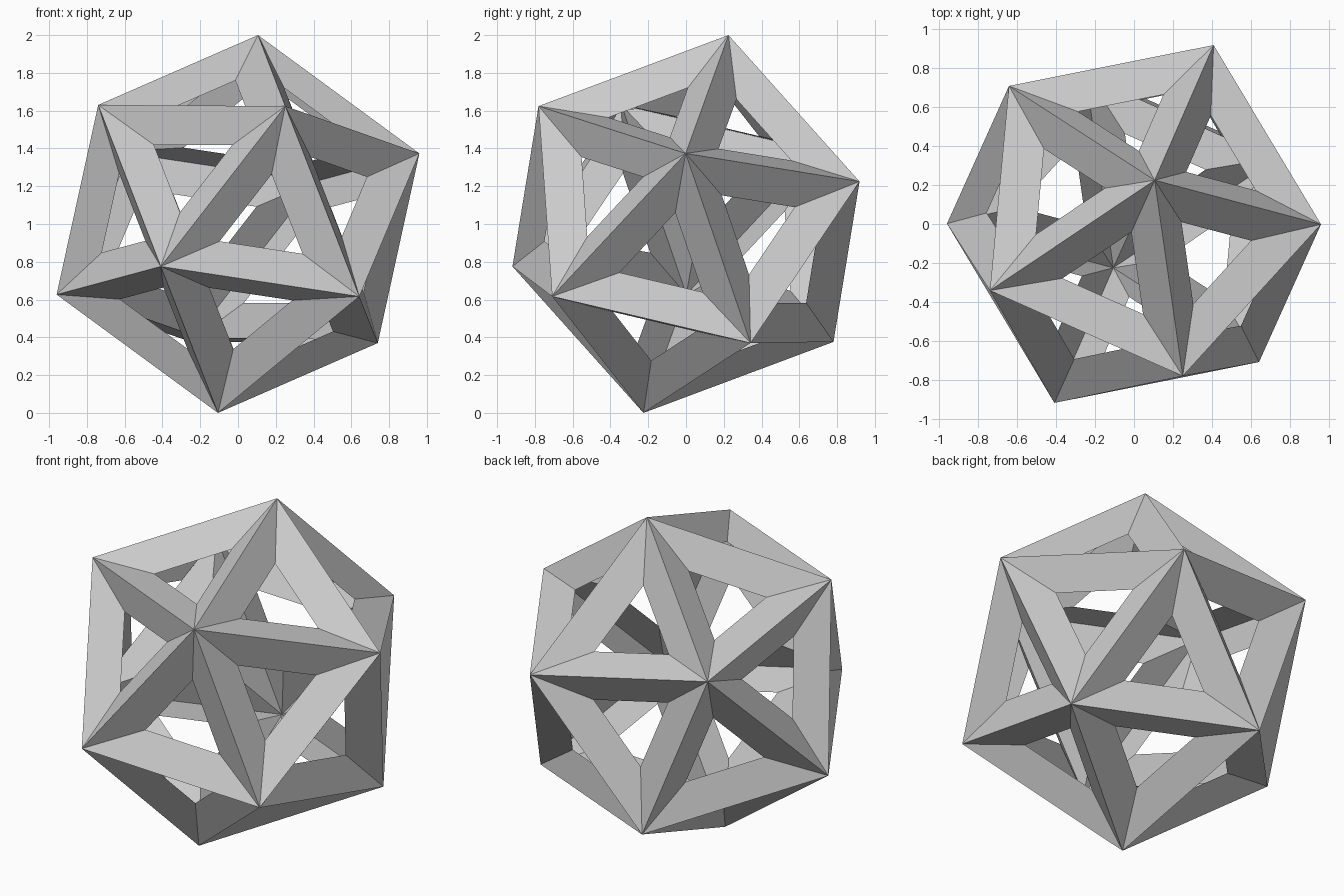
import bpy, bmesh
from math import cos, sin, pi, sqrt
from mathutils import Vector

if "Cube" in bpy.data.objects:
    bpy.data.objects.remove(bpy.data.objects["Cube"])

# Orientation: one corner near the top, one ring corner facing +x
A = Vector((0.106, 0.225, 1.0))
R = A.length
w = A.normalized()
C = Vector((0.957, 0.0, 0.38))
u = (C - w * C.dot(w)).normalized()
v = w.cross(u)

# Twelve icosahedron corners: pole plus ring of five, and their opposites
pts = [A]
for i in range(5):
    t = 2 * pi * i / 5
    pts.append(w * (R / sqrt(5)) + (u * cos(t) + v * sin(t)) * (2 * R / sqrt(5)))
pts += [-p for p in pts]

bm = bmesh.new()
for p in pts:
    bm.verts.new(p + Vector((0, 0, 1)))
bmesh.ops.convex_hull(bm, input=bm.verts[:])
bmesh.ops.recalc_face_normals(bm, faces=bm.faces[:])

# Sink a smaller triangle into each face, then open it to leave ridged struts
edge = R * 1.05146
inradius = edge / (2 * sqrt(3))
panels = bm.faces[:]
bmesh.ops.inset_individual(bm, faces=panels, thickness=0.582 * inradius,
                           depth=-0.127 * 0.7947 * R, use_even_offset=True)
bmesh.ops.delete(bm, geom=panels, context='FACES')

mesh = bpy.data.meshes.new("icosahedron_frame")
bm.to_mesh(mesh)
bm.free()
bpy.context.collection.objects.link(bpy.data.objects.new("icosahedron_frame", mesh))
